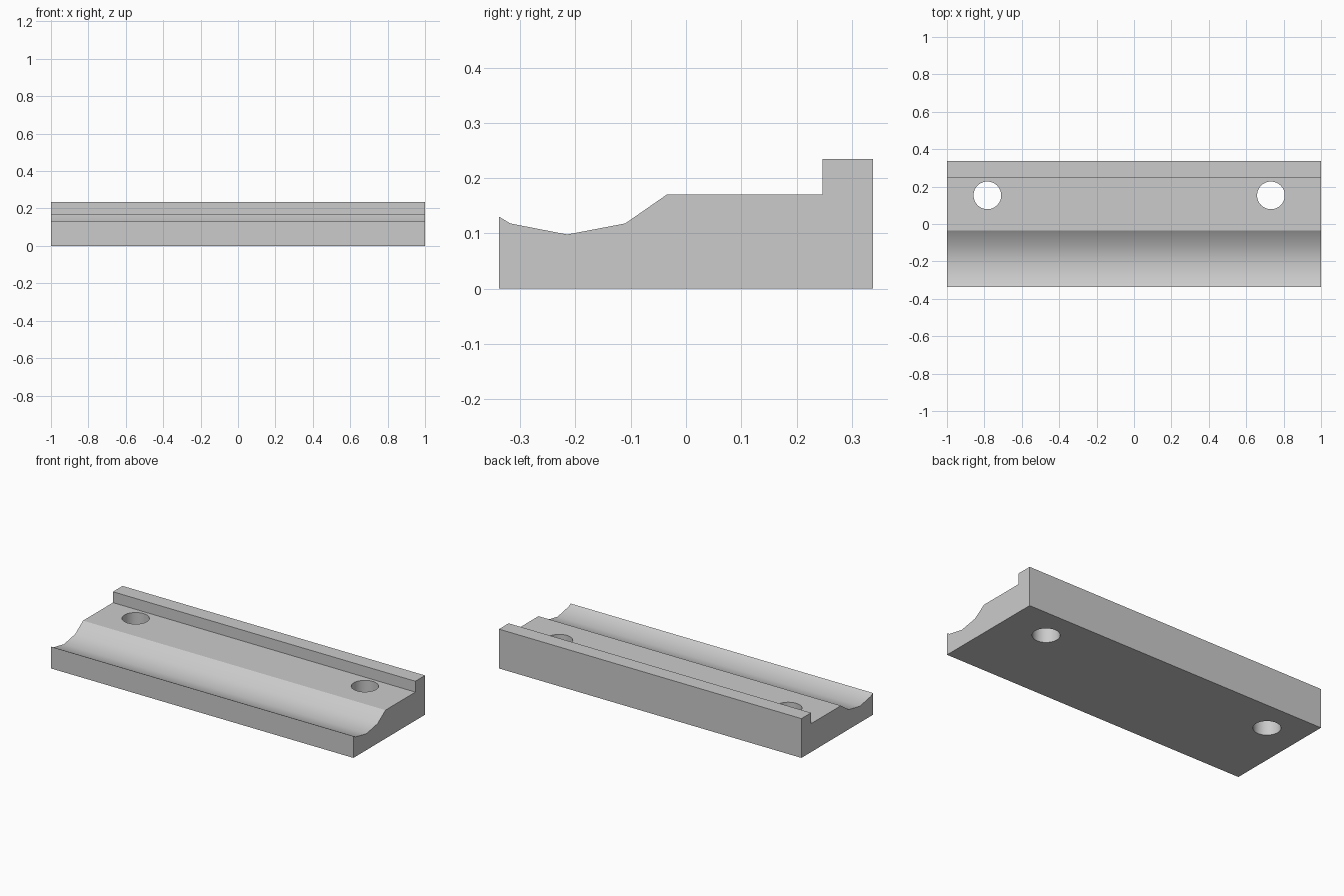
import bpy
import bmesh
from math import radians

cube = bpy.data.objects.get("Cube")
if cube:
    bpy.data.objects.remove(cube, do_unlink=True)

# Plain grey material
GREY = (0.6, 0.6, 0.6, 1.0)
grey = bpy.data.materials.new("light grey")
grey.use_nodes = True
grey.diffuse_color = GREY
grey.node_tree.nodes["Principled BSDF"].inputs["Base Color"].default_value = GREY

# Cross-section (y, z): hollow front channel, flat deck, raised back lip
PROFILE = [(-0.338, 0), (-0.338, 0.13), (-0.318, 0.118), (-0.215, 0.098),
           (-0.11, 0.118), (-0.035, 0.17), (0.247, 0.17), (0.247, 0.235),
           (0.338, 0.235), (0.338, 0)]
HOLES_X = (-0.784, 0.732)
HOLE_Y = 0.153
HOLE_RADIUS = 0.074


def extrude_profile(name, points, x0, x1):
    bm = bmesh.new()
    face = bm.faces.new([bm.verts.new((x0, y, z)) for y, z in points])
    result = bmesh.ops.extrude_face_region(bm, geom=[face], use_keep_orig=True)
    verts = [v for v in result["geom"] if isinstance(v, bmesh.types.BMVert)]
    bmesh.ops.translate(bm, verts=verts, vec=(x1 - x0, 0, 0))
    bmesh.ops.recalc_face_normals(bm, faces=bm.faces)
    mesh = bpy.data.meshes.new(name)
    bm.to_mesh(mesh)
    bm.free()
    mesh.materials.append(grey)
    obj = bpy.data.objects.new(name, mesh)
    bpy.context.collection.objects.link(obj)
    return obj


def drill(target, x, y, radius):
    bpy.ops.mesh.primitive_cylinder_add(vertices=48, radius=radius, depth=1, location=(x, y, 0))
    cutter = bpy.context.object
    cutter.name = "hole_cutter"
    cutter.hide_render = True
    cutter.data.materials.append(grey)
    mod = target.modifiers.new("hole", "BOOLEAN")
    mod.operation = "DIFFERENCE"
    mod.solver = "EXACT"
    mod.object = cutter
    bpy.ops.object.select_all(action="DESELECT")
    target.select_set(True)
    bpy.context.view_layer.objects.active = target
    bpy.ops.object.modifier_apply(modifier=mod.name)
    bpy.data.objects.remove(cutter, do_unlink=True)


# Rail with two through holes
rail = extrude_profile("channelled_rail", PROFILE, -1, 1)
for hole_x in HOLES_X:
    drill(rail, hole_x, HOLE_Y, HOLE_RADIUS)

# Smooth hollow and hole walls, sharp corners
bpy.ops.object.shade_smooth_by_angle(angle=radians(30))
